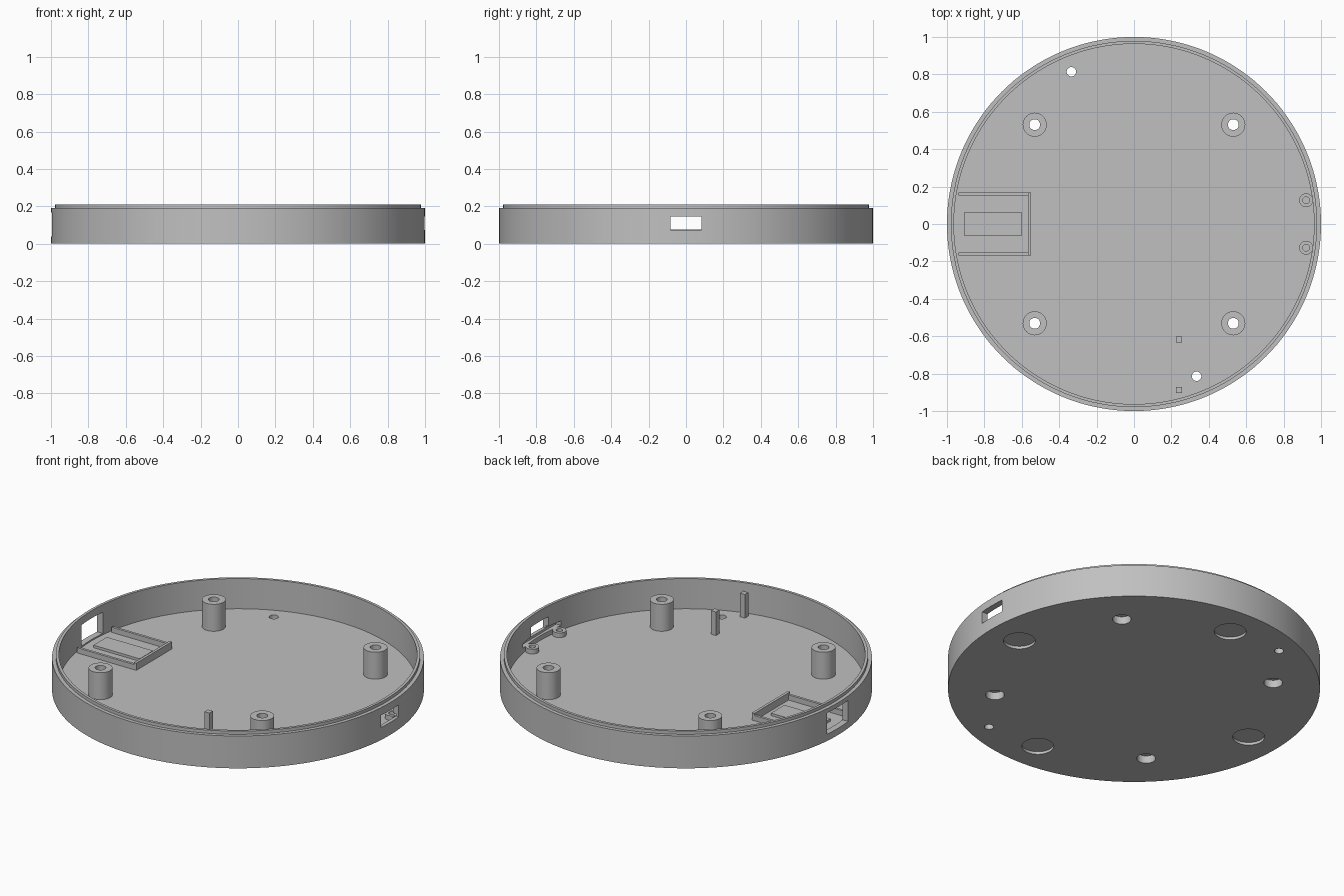
import bpy
import bmesh
import math
from mathutils import Matrix, Vector

if "Cube" in bpy.data.objects:
    bpy.data.objects.remove(bpy.data.objects["Cube"])

FLOOR, STEP, TOP = 0.032, 0.192, 0.211   # heights of floor, outer rim and lip
INNER, LIP, OUTER = 0.963, 0.979, 1.0    # wall radii

grey = bpy.data.materials.new("matte grey plastic")
grey.use_nodes = True
grey.diffuse_color = (0.53, 0.53, 0.53, 1)
grey.node_tree.nodes["Principled BSDF"].inputs["Base Color"].default_value = (0.53, 0.53, 0.53, 1)


def finish(name, bm):
    bmesh.ops.recalc_face_normals(bm, faces=bm.faces)
    mesh = bpy.data.meshes.new(name)
    bm.to_mesh(mesh)
    bm.free()
    mesh.materials.append(grey)
    obj = bpy.data.objects.new(name, mesh)
    bpy.context.collection.objects.link(obj)
    return obj


def cylinder(name, x, y, r, z0, z1, sides=48):
    bm = bmesh.new()
    bmesh.ops.create_cone(bm, cap_ends=True, segments=sides, radius1=r, radius2=r,
                          depth=z1 - z0, matrix=Matrix.Translation((x, y, (z0 + z1) / 2)))
    return finish(name, bm)


def box(name, low, high):
    low, high = Vector(low), Vector(high)
    bm = bmesh.new()
    bmesh.ops.create_cube(bm, size=1, matrix=Matrix.Translation((low + high) / 2)
                          @ Matrix.Diagonal((*(high - low), 1)))
    return finish(name, bm)


def revolve(name, profile, steps):
    bm = bmesh.new()
    verts = [bm.verts.new((r, 0, z)) for r, z in profile]
    edges = [bm.edges.new(pair) for pair in zip(verts, verts[1:])]
    bmesh.ops.spin(bm, geom=verts + edges, cent=(0, 0, 0), axis=(0, 0, 1),
                   angle=math.tau, steps=steps, use_duplicate=False)
    bmesh.ops.remove_doubles(bm, verts=bm.verts, dist=1e-5)
    return finish(name, bm)


def cut(obj, cutters):
    """Subtract the cutters, bake the result and drop the cutters."""
    for c in cutters:
        c.hide_render = True
        mod = obj.modifiers.new("cut", 'BOOLEAN')
        mod.operation, mod.solver, mod.object = 'DIFFERENCE', 'EXACT', c
    graph = bpy.context.evaluated_depsgraph_get()
    baked = bpy.data.meshes.new_from_object(obj.evaluated_get(graph))
    obj.modifiers.clear()
    obj.data = baked
    for c in cutters:
        bpy.data.objects.remove(c)


parts = []

# Round tray with a stepped lip
shell = revolve("round_shell", [(0, 0), (OUTER, 0), (OUTER, STEP), (LIP, STEP), (LIP, TOP),
                                (INNER, TOP), (INNER, FLOOR), (0, FLOOR)], 144)
parts.append(shell)
holes = []

# Recesses for the feet on the underside
for i in range(4):
    a = i * math.pi / 2
    holes.append(cylinder("foot_recess", 0.805 * math.cos(a), 0.805 * math.sin(a), 0.086, -0.02, 0.016))

# Small drain holes through the floor
for s in (-1, 1):
    holes.append(cylinder("floor_hole", 0.335 * s, -0.814 * s, 0.025, -0.02, 0.1))

# Wall openings and the board slot inside the wall
holes.append(box("small_port", (0.9, -0.083, 0.074), (1.1, 0.083, 0.146)))
holes.append(box("large_port", (-1.1, -0.1, 0.04), (-0.9, 0.1, 0.166)))
holes.append(box("board_slot", (0.9, -0.18, 0.06), (0.978, 0.18, 0.088)))


# Screw standoffs with a counterbore from below
def screw_cutters(x, y):
    return [cylinder("counterbore", x, y, 0.05, -0.02, 0.045),
            cylinder("screw_hole", x, y, 0.029, -0.03, 0.3)]


for sx in (-1, 1):
    for sy in (-1, 1):
        x, y = 0.531 * sx, 0.531 * sy
        post = cylinder("screw_standoff", x, y, 0.064, FLOOR, STEP)
        cut(post, screw_cutters(x, y))
        parts.append(post)
        holes += screw_cutters(x, y)
cut(shell, holes)

# Low ring posts beside the small port
for sy in (-1, 1):
    ring = cylinder("board_post", 0.92, 0.127 * sy, 0.037, FLOOR, 0.06, 32)
    cut(ring, [cylinder("pilot_hole", 0.92, 0.127 * sy, 0.018, FLOOR + 0.002, 0.2, 32)])
    parts.append(ring)

# Holder behind the large port: two side rails, end stop and pad
for sy in (-1, 1):
    ys = sorted((0.153 * sy, 0.168 * sy))
    parts.append(box("holder_rail", (-0.938, ys[0], FLOOR), (-0.566, ys[1], 0.063)))
parts.append(box("holder_end_stop", (-0.566, -0.168, FLOOR), (-0.55, 0.168, 0.075)))
parts.append(box("holder_pad", (-0.905, -0.063, FLOOR), (-0.602, 0.063, 0.047)))

# Thin square pegs
for y in (-0.617, -0.888):
    parts.append(box("square_peg", (0.224, y - 0.016, FLOOR), (0.256, y + 0.016, 0.172)))

# Smooth round walls, keep edges sharp
bpy.ops.object.select_all(action='DESELECT')
for p in parts:
    p.select_set(True)
bpy.context.view_layer.objects.active = shell
bpy.ops.object.shade_smooth_by_angle(angle=math.radians(30))
